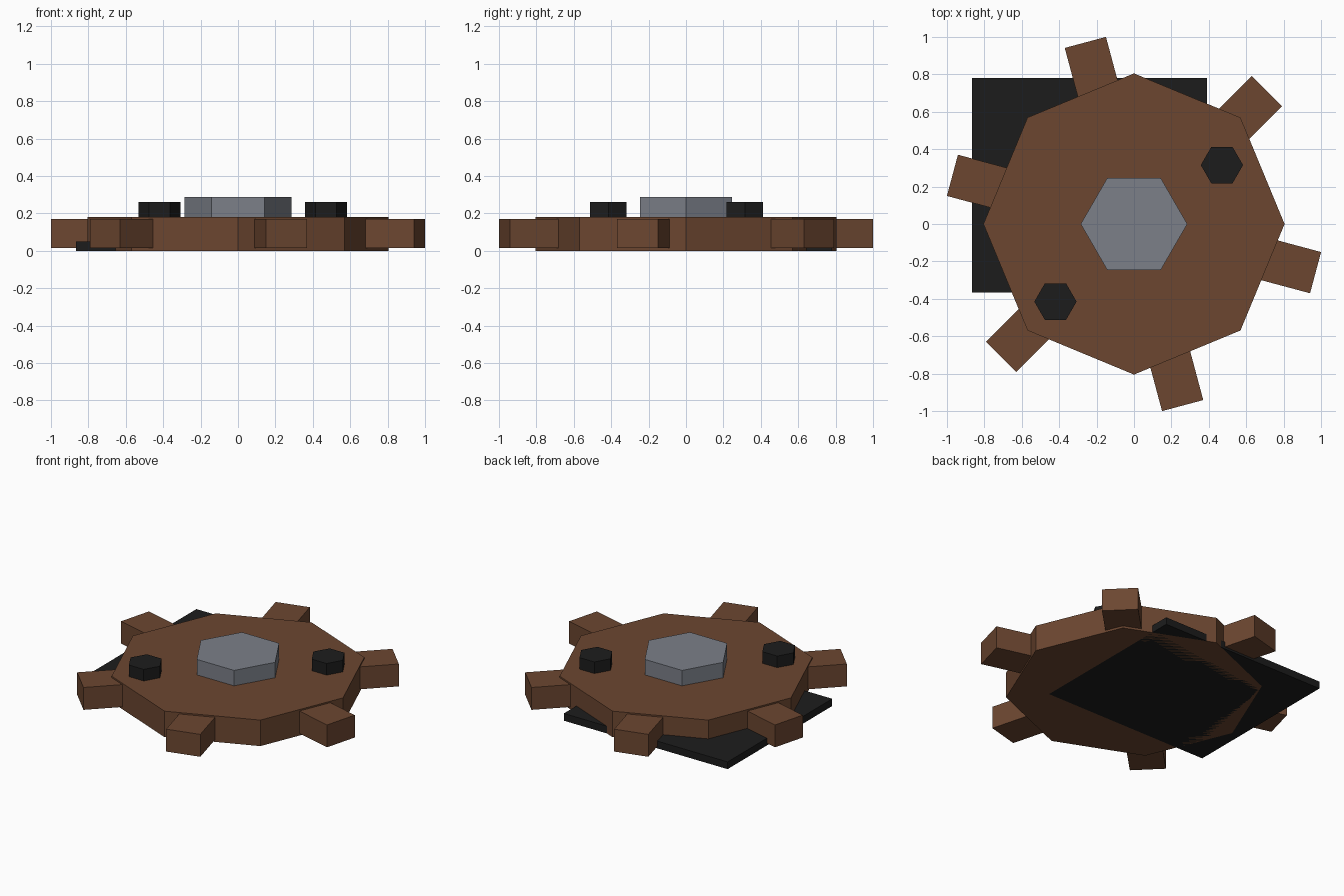
import bpy
from math import radians, cos, sin

if "Cube" in bpy.data.objects:
    bpy.data.objects.remove(bpy.data.objects["Cube"])


def mat(name, color):
    m = bpy.data.materials.new(name)
    m.diffuse_color = (*color, 1)
    m.use_nodes = True
    m.node_tree.nodes["Principled BSDF"].inputs["Base Color"].default_value = m.diffuse_color
    return m


BROWN = mat("brown", (0.15, 0.062, 0.03))
BLACK = mat("black", (0.012, 0.012, 0.012))
STEEL = mat("steel", (0.2, 0.215, 0.25))


def prism(name, sides, r, x, y, z0, z1, m):
    # Blender cylinders start at +y, so turn the first corner onto +x
    bpy.ops.mesh.primitive_cylinder_add(vertices=sides, radius=r, depth=z1 - z0,
                                        location=(x, y, (z0 + z1) / 2),
                                        rotation=(0, 0, radians(90)))
    o = bpy.context.object
    o.name = name
    o.data.materials.append(m)


def box(name, size, loc, m, angle=0):
    bpy.ops.mesh.primitive_cube_add(size=1, location=loc, rotation=(0, 0, angle))
    o = bpy.context.object
    o.name = name
    o.scale = size
    o.data.materials.append(m)


# Octagonal gear body
prism("gear_disc", 8, 0.805, 0, 0, 0, 0.18, BROWN)

# Six teeth around the rim
inner, outer = 0.68, 1.005
for i in range(6):
    a = radians(45 + 60 * i)
    r = (inner + outer) / 2
    box(f"tooth_{i + 1}", (outer - inner, 0.228, 0.155),
        (r * cos(a), r * sin(a), 0.0925), BROWN, a)

# Central hub and two bolts
prism("hub", 6, 0.285, 0, 0, 0.15, 0.287, STEEL)
prism("bolt_right", 6, 0.113, 0.47, 0.315, 0.15, 0.26, BLACK)
prism("bolt_left", 6, 0.113, -0.42, -0.415, 0.15, 0.26, BLACK)

# Offset plate under the gear
box("base_plate", (1.255, 1.145, 0.05), (-0.2375, 0.2075, 0.025), BLACK)
